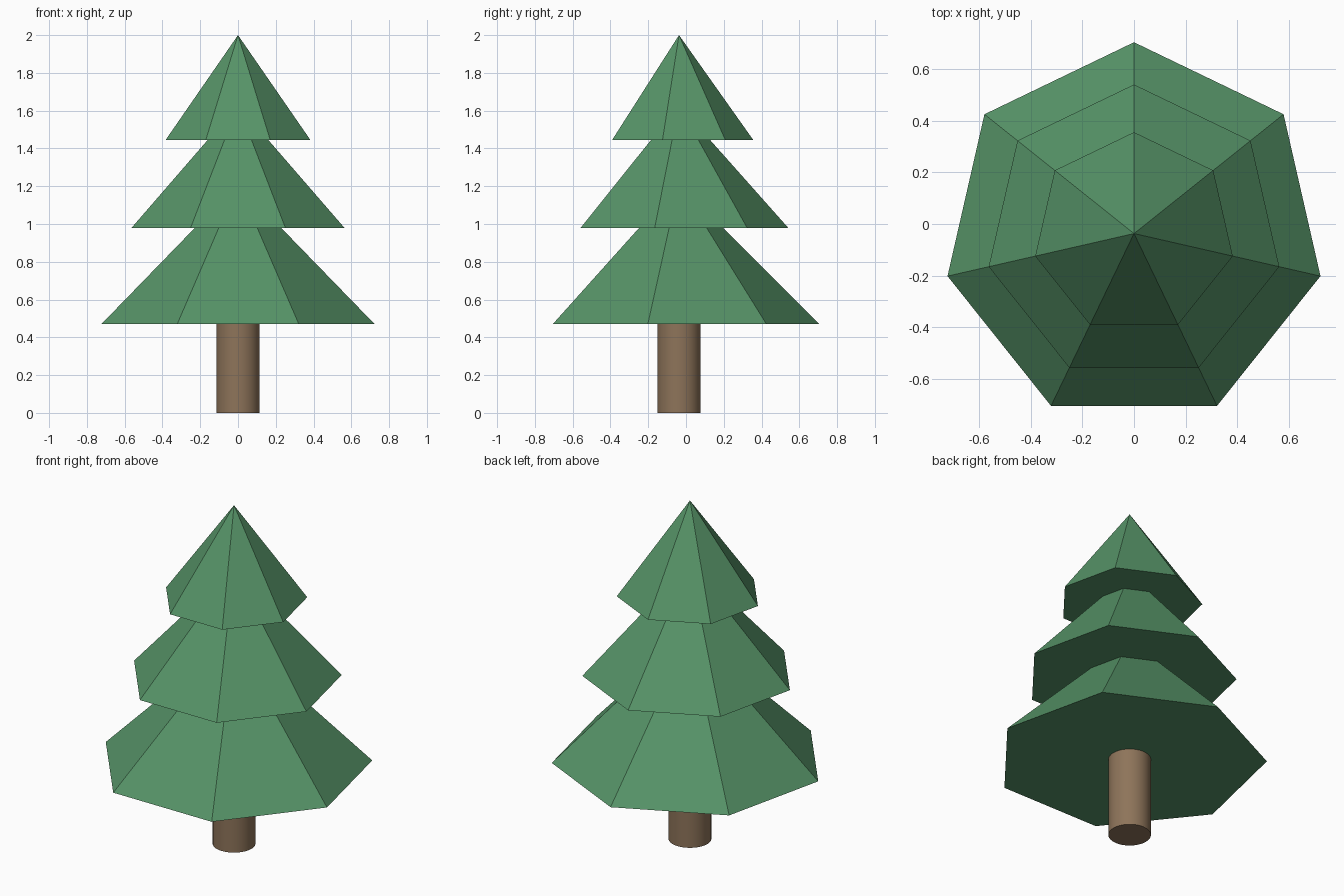
import bpy
import math

if "Cube" in bpy.data.objects:
    bpy.data.objects.remove(bpy.data.objects["Cube"])

CENTRE_Y = -0.037


def material(name, colour):
    mat = bpy.data.materials.new(name)
    mat.diffuse_color = (*colour, 1.0)
    mat.use_nodes = True
    mat.node_tree.nodes["Principled BSDF"].inputs["Base Color"].default_value = mat.diffuse_color
    return mat


green = material("pine green", (0.093, 0.292, 0.136))
brown = material("bark brown", (0.270, 0.175, 0.102))


def foliage_tier(name, radius, base, apex):
    """Seven-sided flat cone with one corner pointing to the back."""
    bpy.ops.mesh.primitive_cone_add(
        vertices=7, radius1=radius, radius2=0, depth=apex - base,
        location=(0, CENTRE_Y, (base + apex) / 2))
    tier = bpy.context.object
    tier.name = name
    # turn the mesh so that its first corner lies exactly on +y
    corner = tier.data.vertices[0].co
    tier.rotation_euler.z = math.pi / 2 - math.atan2(corner.y, corner.x)
    tier.data.materials.append(green)


# Trunk, reaching a little way into the foliage
bpy.ops.mesh.primitive_cylinder_add(
    vertices=32, radius=0.115, depth=0.52, location=(0, CENTRE_Y, 0.26))
trunk = bpy.context.object
trunk.name = "trunk"
trunk.data.materials.append(brown)
bpy.ops.object.shade_smooth_by_angle(angle=math.radians(40))

# Three stacked foliage tiers
foliage_tier("lower_foliage", 0.742, 0.47, 1.215)
foliage_tier("middle_foliage", 0.578, 0.98, 1.63)
foliage_tier("top_foliage", 0.393, 1.445, 2.0)
